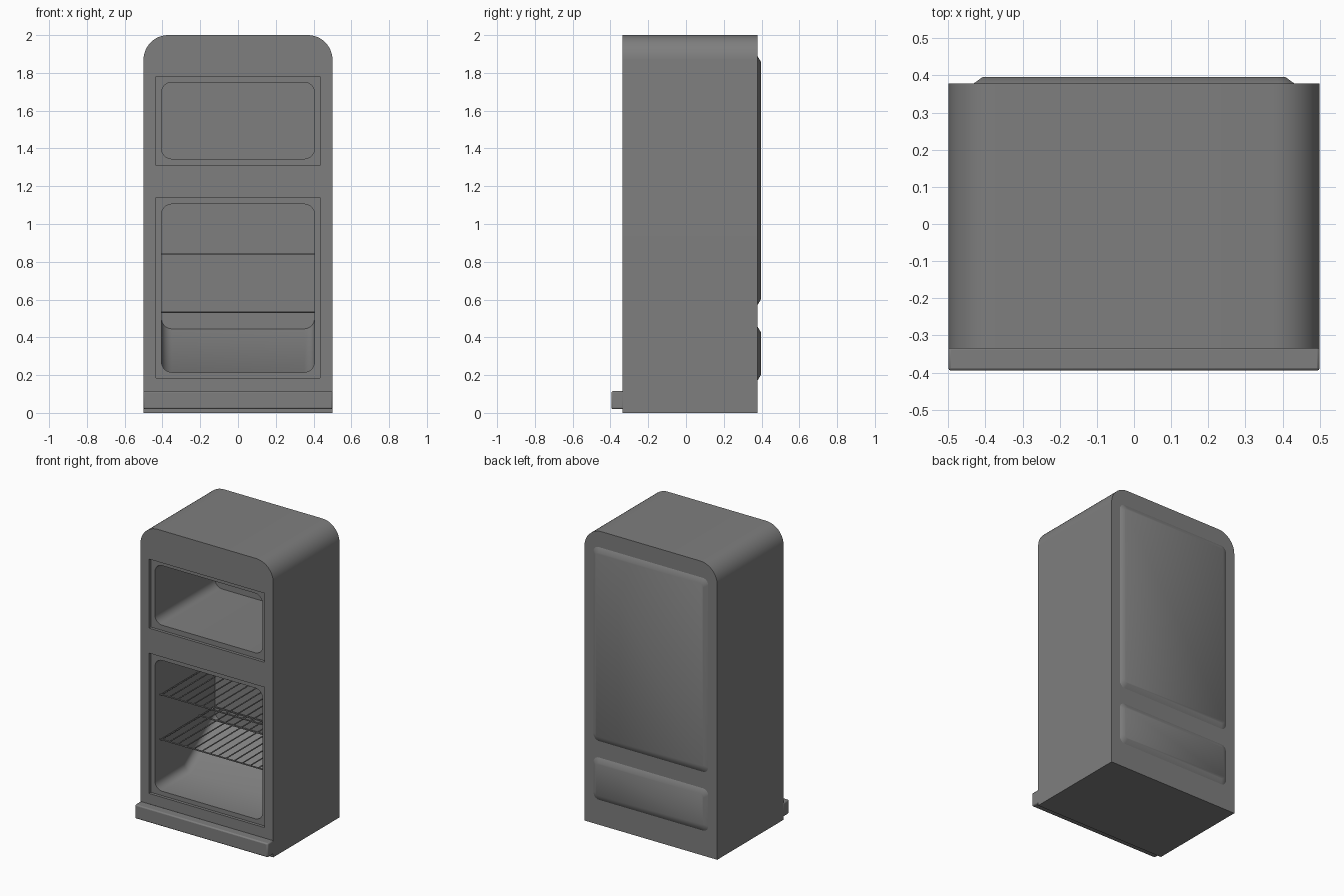
import bpy, bmesh, math
from mathutils import Vector

if "Cube" in bpy.data.objects:
    bpy.data.objects.remove(bpy.data.objects["Cube"])

grey = bpy.data.materials.new("enamel grey")
grey.use_nodes = True
colour = (0.21, 0.21, 0.21, 1)
grey.diffuse_color = colour
grey.node_tree.nodes["Principled BSDF"].inputs["Base Color"].default_value = colour


def outline(half_w, z0, z1, r_low, r_high, steps=8):
    """Rectangle in x and z with rounded lower and upper corners."""
    corners = [(1, z0, r_low, -90), (1, z1, r_high, 0),
               (-1, z1, r_high, 90), (-1, z0, r_low, 180)]
    points = []
    for side, z, r, start in corners:
        cx = side * (half_w - r)
        cz = z + r if z == z0 else z - r
        for i in range(steps + 1 if r else 1):
            a = math.radians(start + 90 * i / steps)
            points.append((cx + r * math.cos(a), cz + r * math.sin(a)))
    return points


def loft(name, sections):
    """Skin a solid through (y, outline) sections, front to back."""
    bm = bmesh.new()
    rings = [[bm.verts.new((x, y, z)) for x, z in pts] for y, pts in sections]
    for a, b in zip(rings, rings[1:]):
        for i in range(len(a)):
            j = (i + 1) % len(a)
            bm.faces.new((a[i], a[j], b[j], b[i]))
    bm.faces.new(rings[0])
    bm.faces.new(rings[-1][::-1])
    return finish(name, bm)


def finish(name, bm):
    bmesh.ops.recalc_face_normals(bm, faces=bm.faces)
    mesh = bpy.data.meshes.new(name)
    bm.to_mesh(mesh)
    bm.free()
    mesh.materials.append(grey)
    ob = bpy.data.objects.new(name, mesh)
    bpy.context.collection.objects.link(ob)
    return ob


def activate(ob):
    bpy.ops.object.select_all(action='DESELECT')
    ob.select_set(True)
    bpy.context.view_layer.objects.active = ob


def smooth(ob):
    activate(ob)
    bpy.ops.object.shade_smooth_by_angle(angle=math.radians(45))


def cut(ob, cutter):
    activate(ob)
    mod = ob.modifiers.new("cut", 'BOOLEAN')
    mod.operation = 'DIFFERENCE'
    mod.solver = 'EXACT'
    mod.object = cutter
    bpy.ops.object.modifier_apply(modifier=mod.name)
    bpy.data.objects.remove(cutter)


FRONT, BACK, INNER = -0.335, 0.378, 0.33

# Cabinet shell with rounded top corners
shell = outline(0.5, 0, 2, 0, 0.13, 12)
cabinet = loft("cabinet", [(FRONT, shell), (BACK, shell)])

# Shallow door recesses
for z0, z1 in [(1.31, 1.78), (0.185, 1.14)]:
    rect = outline(0.435, z0, z1, 0, 0)
    cut(cabinet, loft("recess_cutter", [(FRONT - 0.1, rect), (FRONT + 0.02, rect)]))

# Freezer cavity
rect = outline(0.405, 1.345, 1.75, 0.055, 0.055)
cut(cabinet, loft("freezer_cutter", [(FRONT - 0.1, rect), (INNER, rect)]))

# Fridge cavity, whose floor ramps up at the rear
low = outline(0.405, 0.215, 1.105, 0.055, 0.055)
high = outline(0.405, 0.445, 1.105, 0.055, 0.055)
cut(cabinet, loft("fridge_cutter", [(FRONT - 0.1, low), (0, low), (INNER, high)]))
smooth(cabinet)

# Raised panels on the back
for name, z0, z1 in [("upper_back_panel", 0.57, 1.89), ("lower_back_panel", 0.17, 0.458)]:
    base = outline(0.432, z0, z1, 0.04, 0.04)
    top = outline(0.407, z0 + 0.03, z1 - 0.03, 0.025, 0.025)
    smooth(loft(name, [(BACK - 0.01, base), (BACK, base), (BACK + 0.018, top)]))

# Plinth along the foot of the front
foot = outline(0.5, 0.02, 0.115, 0, 0)
plinth = loft("plinth", [(-0.395, foot), (FRONT + 0.005, foot)])
bevel = plinth.modifiers.new("bevel", 'BEVEL')
bevel.width = 0.008
bevel.segments = 2
smooth(plinth)


# Wire shelves: rods running to the back, held by cross bars
def rod(bm, a, b, r):
    a, b = Vector(a), Vector(b)
    turn = (b - a).to_track_quat('Z', 'Y').to_matrix().to_4x4()
    turn.translation = (a + b) / 2
    bmesh.ops.create_cone(bm, cap_ends=True, segments=8, radius1=r, radius2=r,
                          depth=(b - a).length, matrix=turn)


SHELF_FRONT, SHELF_BACK, WIRES = -0.26, 0.325, 14
for name, z in [("upper_shelf", 0.84), ("lower_shelf", 0.535)]:
    bm = bmesh.new()
    for i in range(WIRES):
        x = -0.395 + 0.79 * i / (WIRES - 1)
        rod(bm, (x, SHELF_FRONT, z), (x, SHELF_BACK, z), 0.004)
    for y in (SHELF_FRONT, 0.16, SHELF_BACK - 0.01):
        rod(bm, (-0.405, y, z), (0.405, y, z), 0.005)
    smooth(finish(name, bm))
